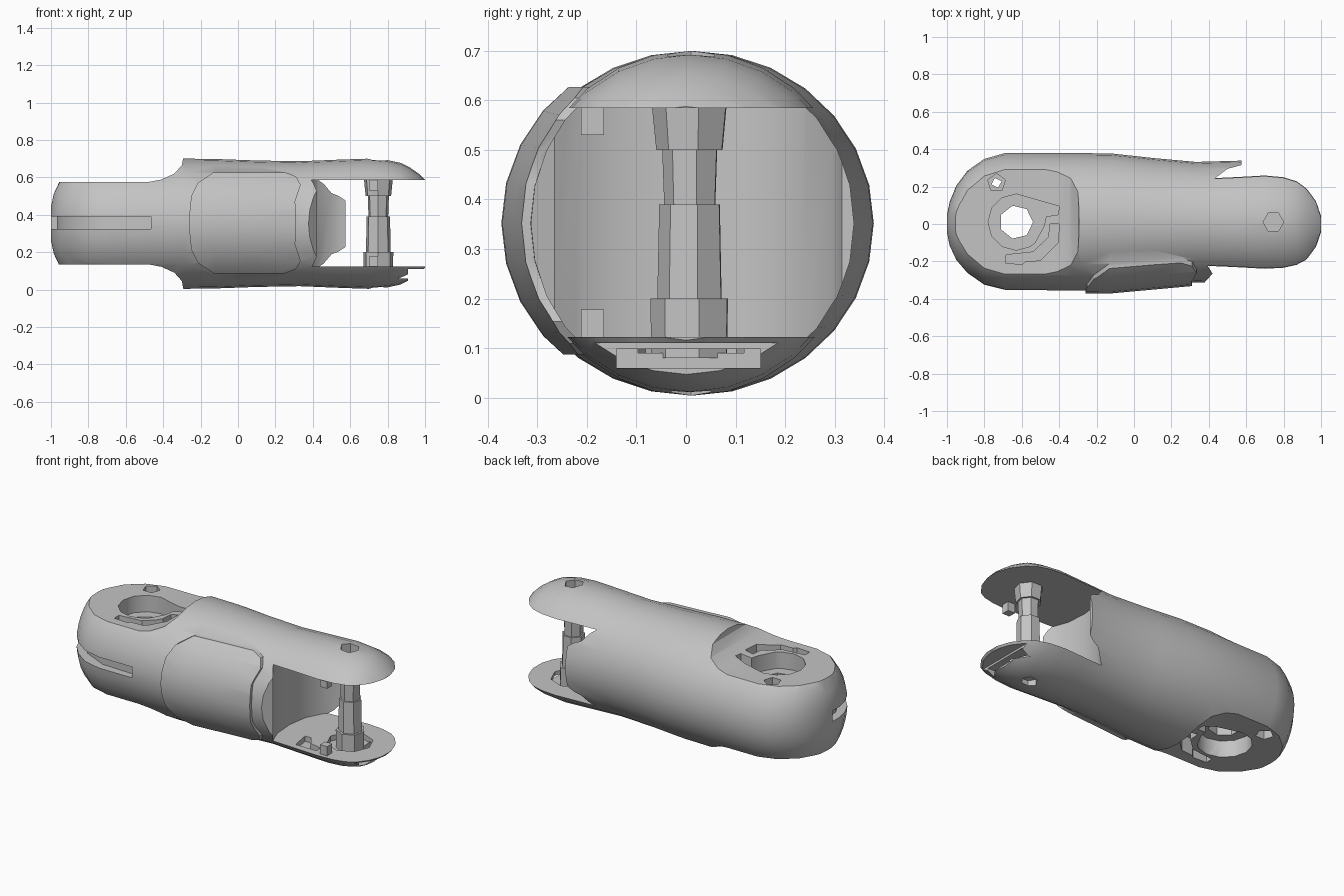
import bpy, bmesh
from math import sin, cos, pi

if "Cube" in bpy.data.objects:
    bpy.data.objects.remove(bpy.data.objects["Cube"])

MID = 0.352  # height of the long axis
grey = bpy.data.materials.new("plain grey")
grey.use_nodes = True
grey.diffuse_color = (0.55, 0.55, 0.55, 1)
grey.node_tree.nodes["Principled BSDF"].inputs["Base Color"].default_value = (0.55, 0.55, 0.55, 1)


def from_bmesh(name, bm):
    bmesh.ops.recalc_face_normals(bm, faces=bm.faces)
    mesh = bpy.data.meshes.new(name)
    bm.to_mesh(mesh)
    bm.free()
    ob = bpy.data.objects.new(name, mesh)
    bpy.context.collection.objects.link(ob)
    return ob


def loft(name, rings):
    """Skin a list of equal point rings and cap both ends."""
    bm = bmesh.new()
    rows = [[bm.verts.new(p) for p in ring] for ring in rings]
    n = len(rows[0])
    for a, b in zip(rows, rows[1:]):
        for i in range(n):
            bm.faces.new((a[i], a[(i + 1) % n], b[(i + 1) % n], b[i]))
    bm.faces.new(rows[0][::-1])
    bm.faces.new(rows[-1])
    return from_bmesh(name, bm)


def prism(name, points, lo, hi, axis="z"):
    """Extrude a flat outline along z (points are x, y) or y (points are x, z)."""
    place = (lambda p, h: (p[0], p[1], h)) if axis == "z" else (lambda p, h: (p[0], h, p[1]))
    return loft(name, [[place(p, h) for p in points] for h in (lo, hi)])


def ngon(x, y, r, n, turn=0.0):
    return [(x + r * cos(turn + 2 * pi * i / n), y + r * sin(turn + 2 * pi * i / n)) for i in range(n)]


def box(name, x0, x1, y0, y1, z0, z1):
    return prism(name, [(x0, y0), (x1, y0), (x1, y1), (x0, y1)], z0, z1)


def combine(ob, other, operation="DIFFERENCE"):
    """Apply a boolean and discard the helper."""
    other.hide_render = True
    mod = ob.modifiers.new("cut", "BOOLEAN")
    mod.operation, mod.object, mod.solver = operation, other, "EXACT"
    bpy.context.view_layer.objects.active = ob
    bpy.ops.object.modifier_apply(modifier=mod.name)
    bpy.data.objects.remove(other)


def finish(ob, angle=0.6):
    ob.data.materials.clear()
    ob.data.materials.append(grey)
    bpy.ops.object.select_all(action="DESELECT")
    ob.select_set(True)
    bpy.context.view_layer.objects.active = ob
    bpy.ops.object.shade_smooth_by_angle(angle=angle)


# Limb shell stations: x, y centre, half width, half height
STATIONS = [
    (-1.0, 0.0, 0.05, 0.09), (-0.985, 0.0, 0.12, 0.16), (-0.95, 0.005, 0.2, 0.235),
    (-0.89, 0.01, 0.275, 0.285), (-0.8, 0.01, 0.338, 0.33), (-0.69, 0.012, 0.367, 0.347),
    (-0.28, 0.012, 0.367, 0.348), (-0.12, 0.012, 0.365, 0.346), (0.1, 0.01, 0.343, 0.338),
    (0.33, 0.01, 0.322, 0.334), (0.55, 0.01, 0.328, 0.343), (0.7, 0.01, 0.335, 0.348),
    (0.8, 0.008, 0.332, 0.34), (0.87, 0.005, 0.32, 0.325), (0.92, 0.0, 0.3, 0.3),
    (0.97, 0.0, 0.26, 0.265), (1.0, 0.0, 0.2, 0.236)]


def limb(name, grow=0.0):
    return loft(name, [[(x, yc + (hy + grow) * cos(2 * pi * i / 28), MID + (hz + grow) * sin(2 * pi * i / 28))
                        for i in range(28)] for x, yc, hy, hz in STATIONS])


body = limb("limb_shell")

# Raised front panel with rounded corners
panel = limb("front_panel", 0.018)
upper = [(-0.26, 0.4), (-0.25, 0.5), (-0.215, 0.57), (-0.13, 0.627), (0.25, 0.627),
         (0.31, 0.605), (0.335, 0.56), (0.305, 0.47), (0.31, 0.42)]
outline = upper + [(x, 2 * MID - z + 0.01) for x, z in reversed(upper)]
combine(panel, prism("panel_outline", outline, -0.6, -0.1, "y"), "INTERSECT")
combine(body, panel, "UNION")

# Tongue: thin the left end above and below with curved steps
step = [(-1.3, 0.575), (-0.48, 0.575), (-0.41, 0.588), (-0.34, 0.62), (-0.3, 0.665), (-0.275, 0.8), (-1.3, 0.8)]
for flip in (False, True):
    points = [(x, 2 * MID + 0.006 - z if flip else z) for x, z in step]
    combine(body, prism("tongue_step", points, -0.6, 0.6, "y"))

# Fork: concave socket, wide open towards the front
socket = [(1.2, 0.6), (0.575, 0.6), (0.575, 0.315), (0.5, 0.295), (0.42, 0.235), (0.365, 0.13),
          (0.345, 0.0), (0.355, -0.13), (0.385, -0.21), (0.42, -0.265), (0.335, -0.36),
          (0.3, -0.6), (1.2, -0.6)]
combine(body, prism("fork_slot", socket, 0.122, 0.585))

# Lower prong: blunt hollow end under a thin floor plate
combine(body, box("prong_trim", 0.91, 1.2, -0.5, 0.5, -0.1, 0.11))
combine(body, box("prong_pocket", 0.8, 1.1, -0.14, 0.15, 0.06, 0.098))

# Sockets around the pin in both prongs
combine(body, prism("pin_recess", ngon(0.745, 0.01, 0.13, 8), 0.09, 0.2))
combine(body, prism("key_slit", [(0.52, -0.19), (0.66, -0.19), (0.66, -0.15), (0.58, -0.13), (0.54, -0.07), (0.5, -0.07)],
                    0.09, 0.2))
combine(body, prism("pin_head_hole", ngon(0.745, 0.01, 0.055, 6), 0.64, 0.8))
combine(body, prism("lower_pin_hole", ngon(0.745, 0.01, 0.045, 6), -0.1, 0.04))

# Tongue bore, counterbores, key grooves and peg holes
combine(body, prism("pivot_bore", ngon(-0.63, 0.01, 0.09, 7), -0.1, 0.8))
arc = [(-0.63 + 0.15 * cos(a * pi / 6), 0.01 + 0.15 * sin(a * pi / 6)) for a in range(3, 11)]
keyway = arc + [(-0.53, -0.1), (-0.48, -0.01), (-0.47, 0.04), (-0.405, 0.05), (-0.4, 0.095)]
hook = [(-0.45, 0.0), (-0.4, 0.0), (-0.405, -0.1), (-0.5, -0.195), (-0.58, -0.2),
        (-0.595, -0.215), (-0.685, -0.21), (-0.685, -0.165), (-0.54, -0.15), (-0.455, -0.07)]
for low, high in ((0.475, 0.7), (0.0, 0.235)):
    combine(body, prism("counterbore", keyway, low, high))
    combine(body, prism("hook_groove", hook, low, high))
for low, high in ((0.5, 0.7), (0.0, 0.2)):
    combine(body, prism("peg_recess", ngon(-0.735, 0.22, 0.05, 5, 0.3), low, high))
combine(body, prism("peg_hole", ngon(-0.735, 0.22, 0.028, 4, 0.3), -0.1, 0.8))

# Groove along the front of the tongue
groove = [(-1.1, 0.02), (-1.1, -0.6), (-0.465, -0.6), (-0.465, -0.31), (-0.7, -0.3),
          (-0.85, -0.23), (-0.94, -0.1), (-0.965, 0.02)]
combine(body, prism("front_groove", groove, 0.325, 0.39))
finish(body)

# Hinge pin with wide ends and a narrow waist
pin_profile = [(0.08, 0.08), (0.2, 0.082), (0.2, 0.068), (0.39, 0.064), (0.39, 0.054),
               (0.5, 0.058), (0.5, 0.07), (0.6, 0.08)]
pin = loft("hinge_pin", [[(x, y, z) for x, y in ngon(0.75, 0.01, r, 7, 0.2)] for z, r in pin_profile])
finish(pin, 0.3)

# Stop pegs on the inner prong faces
for name, z0, z1 in (("upper_stop_peg", 0.53, 0.59), ("lower_stop_peg", 0.11, 0.178)):
    finish(box(name, 0.7, 0.748, -0.212, -0.165, z0, z1), 0.3)
